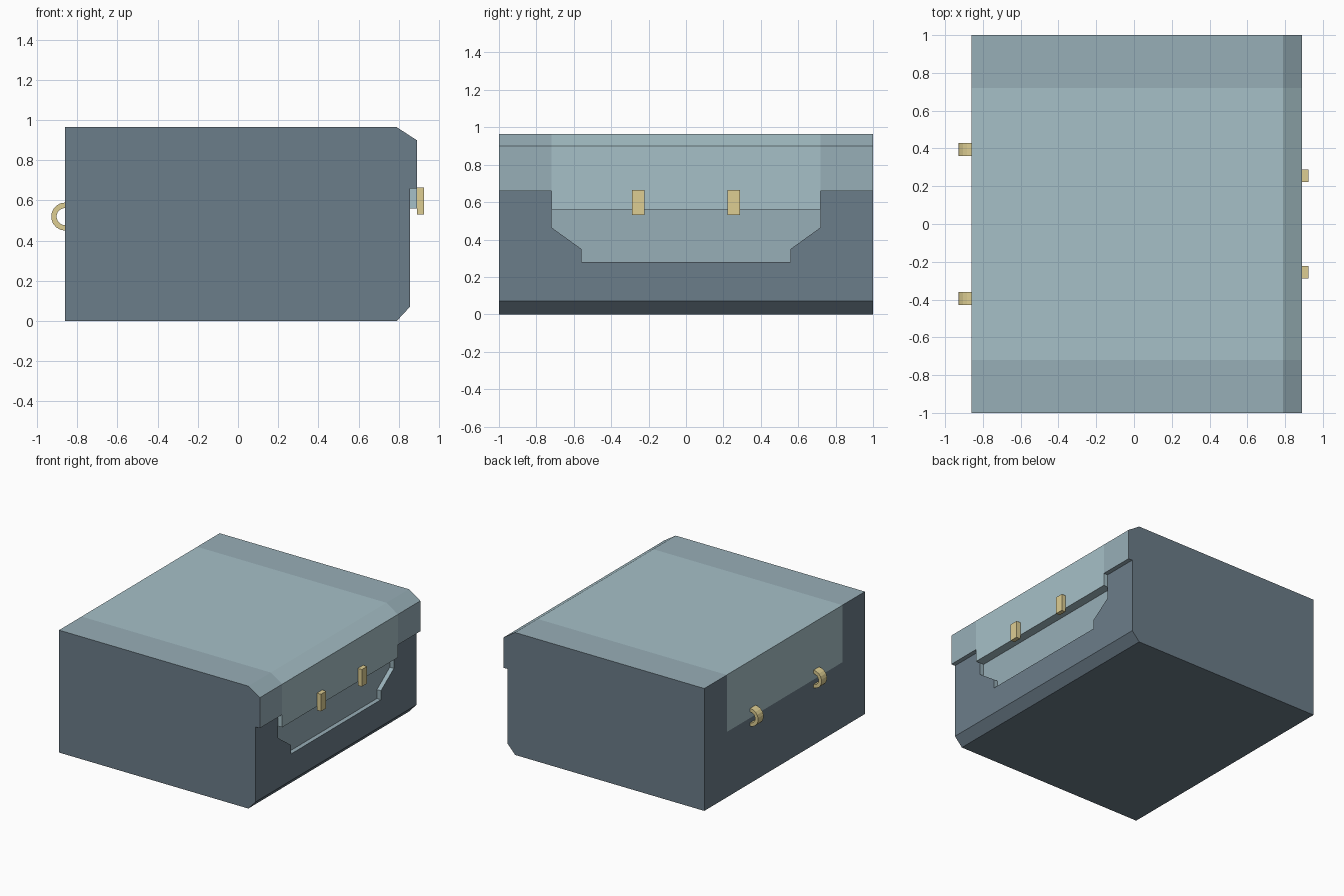
import bpy, bmesh, math

if "Cube" in bpy.data.objects:
    bpy.data.objects.remove(bpy.data.objects["Cube"])


def material(name, rgb):
    m = bpy.data.materials.new(name)
    m.diffuse_color = (*[(c / 255) ** 2.2 for c in rgb], 1)
    m.use_nodes = True
    m.node_tree.nodes["Principled BSDF"].inputs["Base Color"].default_value = m.diffuse_color
    return m


DARK, MID, LIGHT, GOLD = range(4)
MATS = [material("dark_shell", (107, 124, 136)), material("mid_blue", (150, 173, 182)),
        material("light_blue", (165, 191, 198)), material("brass", (220, 204, 145))]


def prism(name, profile, lo, hi, axis, sides, cap=DARK):
    """Extrude a closed profile along y (profile = x, z) or x (profile = y, z)."""
    bm = bmesh.new()
    rings = []
    for d in (lo, hi):
        rings.append([bm.verts.new((a, d, b) if axis == "y" else (d, a, b)) for a, b in profile])
    for ring in rings:
        bm.faces.new(ring).material_index = cap
    n = len(profile)
    for i in range(n):
        j = (i + 1) % n
        f = bm.faces.new((rings[0][i], rings[0][j], rings[1][j], rings[1][i]))
        f.material_index = sides[i] if isinstance(sides, list) else sides
    bmesh.ops.recalc_face_normals(bm, faces=bm.faces)
    me = bpy.data.meshes.new(name)
    bm.to_mesh(me)
    bm.free()
    for m in MATS:
        me.materials.append(m)
    ob = bpy.data.objects.new(name, me)
    bpy.context.collection.objects.link(ob)
    return ob


def cut(ob, cutter):
    cutter.hide_render = True
    mod = ob.modifiers.new("cut", "BOOLEAN")
    mod.operation, mod.solver, mod.object = "DIFFERENCE", "EXACT", cutter
    bpy.context.view_layer.objects.active = ob
    bpy.ops.object.modifier_apply(modifier=mod.name)
    bpy.data.objects.remove(cutter)


# Case body: full side outline with overhanging lip, blue on top and lip
body = prism("case_body",
             [(-.86, 0), (.79, 0), (.855, .07), (.855, .66), (.89, .66), (.89, .9),
              (.79, .965), (-.86, .965)], -1, 1, "y",
             [DARK, DARK, DARK, MID, MID, MID, MID, DARK])

# Slot for the lid panel, then the shallow recess under it
cut(body, prism("slot_cutter", [(-1, .515), (-.8, .515), (-.8, .56), (1.1, .56), (1.1, 1.2),
                                (-1, 1.2)], -.72, .72, "y", MID, MID))
half = [(.56, .28), (.56, .35), (.72, .465), (.72, .6)]
cut(body, prism("recess_cutter", half + [(-y, z) for y, z in reversed(half)],
                .82, 1.1, "x", MID, MID))

# Lid panel that fills the slot and hangs over the recess
prism("lid_panel", [(-.86, .515), (-.8, .515), (-.8, .56), (.89, .56), (.89, .9),
                    (.79, .965), (-.86, .965)], -.72, .72, "y", LIGHT, LIGHT)

# Latches on the lip
for tag, y in (("left", -.255), ("right", .255)):
    prism("latch_" + tag, [(.89, .53), (.925, .53), (.925, .665), (.89, .665)],
          y - .033, y + .033, "y", GOLD, GOLD)


# Half-ring hinges on the back
def arc(r, n=9):
    return [(-.86 - r * math.sin(math.pi * i / n), .52 + r * math.cos(math.pi * i / n))
            for i in range(n + 1)]


for tag, y in (("left", -.395), ("right", .395)):
    prism("hinge_" + tag, arc(.07) + arc(.043)[::-1], y - .034, y + .034, "y", GOLD, GOLD)
